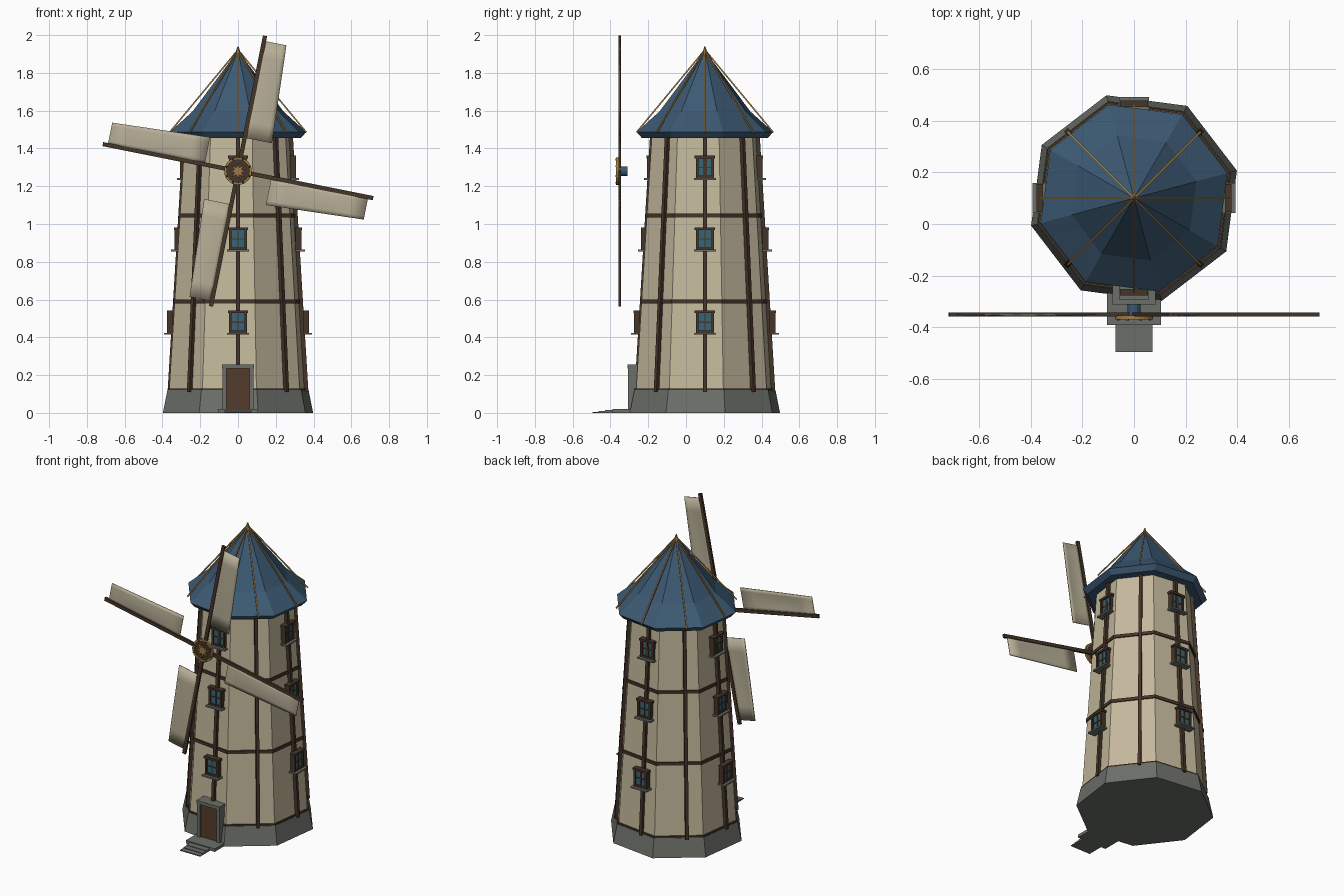
import bpy, bmesh
from math import sin, cos, pi, radians
from mathutils import Matrix, Vector

if "Cube" in bpy.data.objects:
    bpy.data.objects.remove(bpy.data.objects["Cube"])


def material(name, r, g, b):
    m = bpy.data.materials.new(name)
    m.diffuse_color = (r, g, b, 1)
    m.use_nodes = True
    m.node_tree.nodes["Principled BSDF"].inputs["Base Color"].default_value = m.diffuse_color
    return m


STONE = material("stone", .15, .16, .14)
PLASTER = material("plaster", .55, .48, .33)
TIMBER = material("timber", .06, .035, .022)
DOOR = material("door_wood", .09, .045, .025)
ROOF = material("roof_blue", .045, .10, .17)
GLASS = material("glass", .04, .13, .17)
GOLD = material("brass", .35, .20, .06)
CLOTH = material("sailcloth", .48, .43, .31)

AXIS = Matrix.Translation((0, .1, 0))      # tower axis
TURN = radians(15)                         # octagon corner offset


def finish(name, bm, mat, M=Matrix()):
    bmesh.ops.recalc_face_normals(bm, faces=bm.faces[:])
    bm.transform(M)
    me = bpy.data.meshes.new(name)
    bm.to_mesh(me)
    bm.free()
    me.materials.append(mat)
    ob = bpy.data.objects.new(name, me)
    bpy.context.collection.objects.link(ob)
    return ob


def box(name, lo, hi, mat, M=Matrix()):
    bm = bmesh.new()
    bmesh.ops.create_cube(bm, size=1)
    for v in bm.verts:
        v.co = [l + (c + .5) * (h - l) for l, h, c in zip(lo, hi, v.co)]
    return finish(name, bm, mat, M)


def lathe(name, profile, mat, M=AXIS, sides=8, turn=TURN, closed=False):
    """Stack of polygon rings (radius, z); capped, or joined into a hoop."""
    bm = bmesh.new()
    rings = [[bm.verts.new((r * cos(turn + 2 * pi * i / sides),
                            r * sin(turn + 2 * pi * i / sides), z))
              for i in range(sides)] for r, z in profile]
    pairs = list(zip(rings, rings[1:]))
    if closed:
        pairs.append((rings[-1], rings[0]))
    else:
        bm.faces.new(rings[0])
        bm.faces.new(rings[-1])
    for a, b in pairs:
        for i in range(sides):
            j = (i + 1) % sides
            bm.faces.new((a[i], a[j], b[j], b[i]))
    return finish(name, bm, mat, M)


def beam(name, a, b, w, d, mat, M=Matrix()):
    """Rectangular bar between two points lying in the local x = const plane."""
    a, b = Vector(a), Vector(b)
    z = (b - a).normalized()
    x = Vector((1, 0, 0))
    y = z.cross(x)
    R = Matrix((x, y, z)).transposed().to_4x4()
    return box(name, (-w / 2, -d / 2, 0), (w / 2, d / 2, (b - a).length), mat,
               M @ Matrix.Translation(a) @ R)


def wall_r(z):
    return .377 - .086 * (z - .12) / 1.34


# Stone plinth, plaster tower and octagonal timber bands
lathe("stone_base", [(.412, 0), (.387, .12)], STONE)
lathe("tower_wall", [(wall_r(.1), .1), (wall_r(1.48), 1.48)], PLASTER)
for z in (.12, .59, 1.045):
    r = wall_r(z)
    lathe("timber_band", [(r - .02, z - .01), (r + .008, z - .01),
                          (r + .008, z + .01), (r - .02, z + .01)], TIMBER, closed=True)

# Upright timbers and roof ribs, every 45 degrees
for k in range(8):
    M = AXIS @ Matrix.Rotation(k * pi / 4, 4, 'Z')
    beam("upright_timber", (0, -.362, .11), (0, -.280, 1.46), .02, .022, TIMBER, M)
    beam("roof_rib", (0, -.362, 1.485), (0, -.006, 1.915), .008, .008, GOLD, M)

# Windows: three levels on four sides
for k in range(4):
    M = AXIS @ Matrix.Rotation(k * pi / 2, 4, 'Z')
    for z, r in ((.48, .363), (.92, .325), (1.3, .294)):
        W = M @ Matrix.Translation((0, -r, z))
        box("window_glass", (-.036, -.003, -.05), (.036, .02, .05), GLASS, W)
        for s in (-1, 1):
            box("window_jamb", (s * .041 - .007, -.012, -.056),
                (s * .041 + .007, .02, .056), TIMBER, W)
        box("window_head", (-.054, -.014, .048), (.054, .02, .062), TIMBER, W)
        box("window_foot", (-.048, -.012, -.056), (.048, .02, -.044), TIMBER, W)
        box("window_mullion", (-.003, -.007, -.05), (.003, .01, .05), TIMBER, W)
        box("window_transom", (-.04, -.007, -.003), (.04, .01, .003), TIMBER, W)
        box("window_sill", (-.058, -.029, -.066), (.058, .022, -.056), STONE, W)

# Flared roof and finial
lathe("roof", [(.28, 1.455), (.345, 1.455), (.374, 1.487), (.25, 1.595),
               (.006, 1.91)], ROOF)
lathe("finial", [(.02, 1.88), (.013, 1.91), (.003, 1.94)], GOLD)

# Door, its stone surround and steps
box("door", (-.062, -.297, .015), (.062, -.24, .24), DOOR)
for s in (-1, 1):
    box("door_jamb", (s * .071 - .011, -.308, 0), (s * .071 + .011, -.23, .24), STONE)
box("door_lintel", (-.084, -.311, .236), (.084, -.2, .257), STONE)
box("door_slab", (-.105, -.39, 0), (.105, -.25, .02), STONE)
for i in range(3):
    box("step", (-.072, -.495 + .033 * i, 0), (.072, -.39, .006 + .004 * i), STONE)

# Sail hub: axle, rim, plate and eight-point star, built along -y
HUB = Matrix.Translation((0, -.35, 1.28)) @ Matrix.Rotation(pi / 2, 4, 'X')
lathe("sail_axle", [(.025, -.04), (.025, .008)], ROOF, HUB, 12, 0)
lathe("hub_plate", [(.064, .004), (.064, .012)], TIMBER, HUB, 24, 0)
lathe("hub_rim", [(.060, .004), (.073, .004), (.073, .02), (.060, .02)],
      GOLD, HUB, 24, 0, True)
bm = bmesh.new()
front, back = [[bm.verts.new((r * cos(i * pi / 8), r * sin(i * pi / 8), z))
                for i, r in enumerate((.046, .02) * 8)] for z in (.02, .008)]
bm.faces.new(front)
bm.faces.new(back)
for i in range(16):
    j = (i + 1) % 16
    bm.faces.new((front[i], front[j], back[j], back[i]))
finish("hub_star", bm, GOLD, HUB)
for i in range(8):
    a = (i + .5) * pi / 4
    lathe("hub_stud", [(.007, .012), (.005, .024)], TIMBER,
          HUB @ Matrix.Translation((.066 * cos(a), .066 * sin(a), 0)), 6, 0)

# Four sails: spar plus gently billowed cloth on its clockwise side
for k in range(4):
    a = radians(78.7 + 90 * k)
    B = Matrix(((cos(a), sin(a), 0, 0), (0, 0, 1, -.35),
                (sin(a), -cos(a), 0, 1.28), (0, 0, 0, 1)))
    box("sail_spar", (0, -.011, -.008), (.73, .011, .007), TIMBER, B)
    bm = bmesh.new()
    n = 6
    grid = [[bm.verts.new((.18 + .523 * i / n, .004 + (.143 - .026 * i / n) * j / n,
                           -.006 * sin(pi * i / n) * sin(pi * j / n)))
             for j in range(n + 1)] for i in range(n + 1)]
    for i in range(n):
        for j in range(n):
            bm.faces.new((grid[i][j], grid[i + 1][j], grid[i + 1][j + 1], grid[i][j + 1]))
    cloth = finish("sail_cloth", bm, CLOTH, B)
    for p in cloth.data.polygons:
        p.use_smooth = True
    mod = cloth.modifiers.new("thickness", 'SOLIDIFY')
    mod.thickness = .005
    mod.offset = 0
